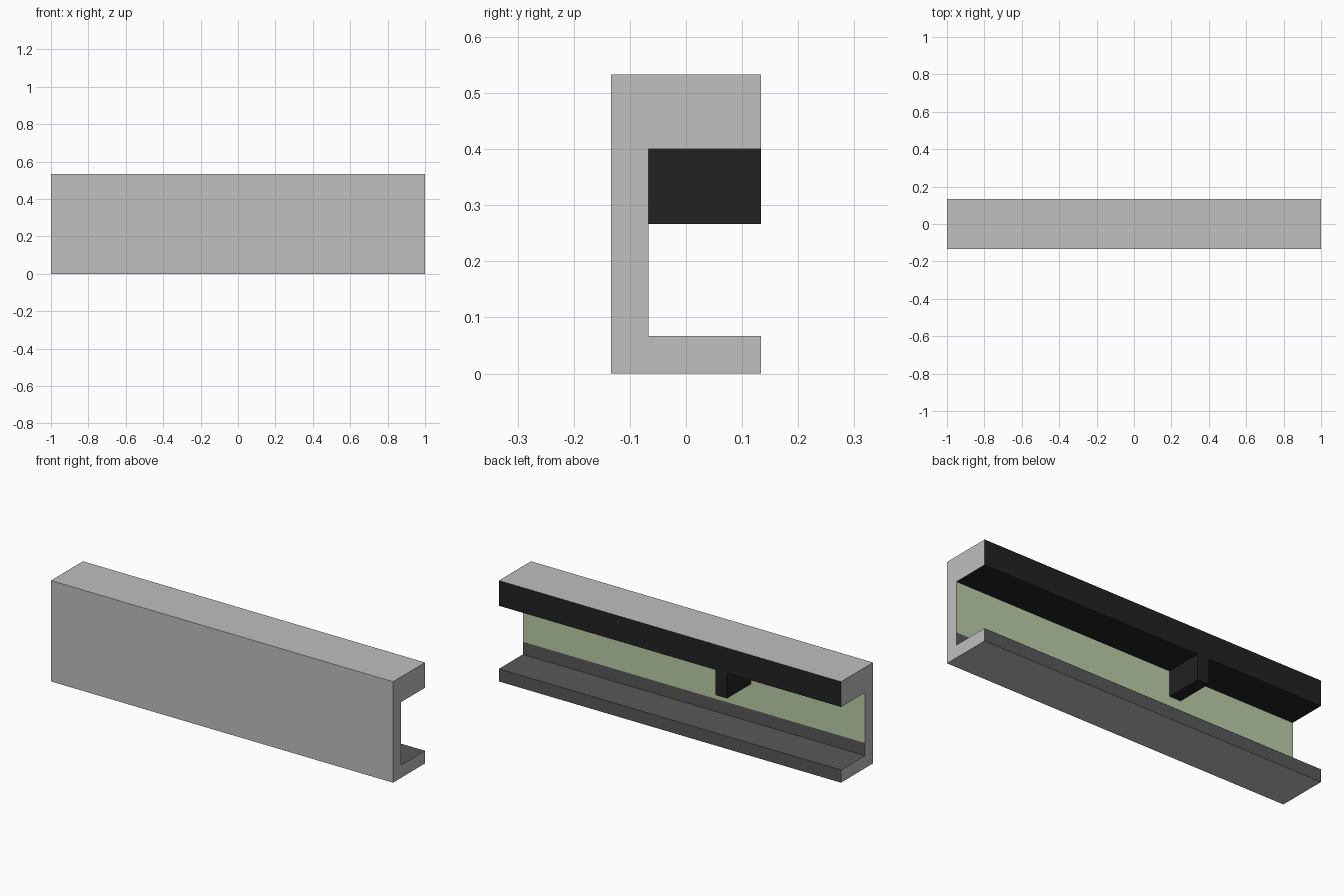
import bpy, bmesh

if "Cube" in bpy.data.objects:
    bpy.data.objects.remove(bpy.data.objects["Cube"])

U = 2 / 30  # the model sits on a 30 x 4 x 8 unit grid


def material(name, rgb):
    m = bpy.data.materials.new(name)
    m.diffuse_color = (*rgb, 1)
    m.use_nodes = True
    m.node_tree.nodes["Principled BSDF"].inputs["Base Color"].default_value = m.diffuse_color
    return m


GREY = material("light_grey", (0.523, 0.523, 0.523))
DARK = material("dark_grey", (0.098, 0.098, 0.098))
BLACK = material("black", (0.016, 0.016, 0.016))
GREEN = material("pale_green", (0.497, 0.61, 0.392))
MATS = [GREY, DARK, BLACK, GREEN]


def extrude_profile(name, points, colours, x0, x1, end_colour):
    """Extrude a (y, z) outline along x; colours[i] paints the side after point i."""
    bm = bmesh.new()
    a = [bm.verts.new((x0 * U, y * U, z * U)) for y, z in points]
    b = [bm.verts.new((x1 * U, y * U, z * U)) for y, z in points]
    n = len(points)
    for i in range(n):
        j = (i + 1) % n
        f = bm.faces.new((a[i], a[j], b[j], b[i]))
        f.material_index = MATS.index(colours[i])
    for loop in (a, b):
        bm.faces.new(loop).material_index = MATS.index(end_colour)
    bmesh.ops.recalc_face_normals(bm, faces=bm.faces)
    me = bpy.data.meshes.new(name)
    bm.to_mesh(me)
    bm.free()
    for m in MATS:
        me.materials.append(m)
    ob = bpy.data.objects.new(name, me)
    bpy.context.collection.objects.link(ob)
    return ob


# C-shaped housing: front wall, thick top beam, thin bottom ledge
extrude_profile(
    "channel_housing",
    [(-2, 0), (2, 0), (2, 1), (-1, 1), (-1, 2), (-1, 6), (2, 6), (2, 8), (-2, 8)],
    [GREY, DARK, DARK, DARK, GREEN, BLACK, BLACK, GREY, GREY],
    -15, 15, GREY)

# Small black block hanging under the top beam
extrude_profile(
    "hanging_block",
    [(-1, 4), (2, 4), (2, 6), (-1, 6)],
    [BLACK] * 4, -5, -4, BLACK)
